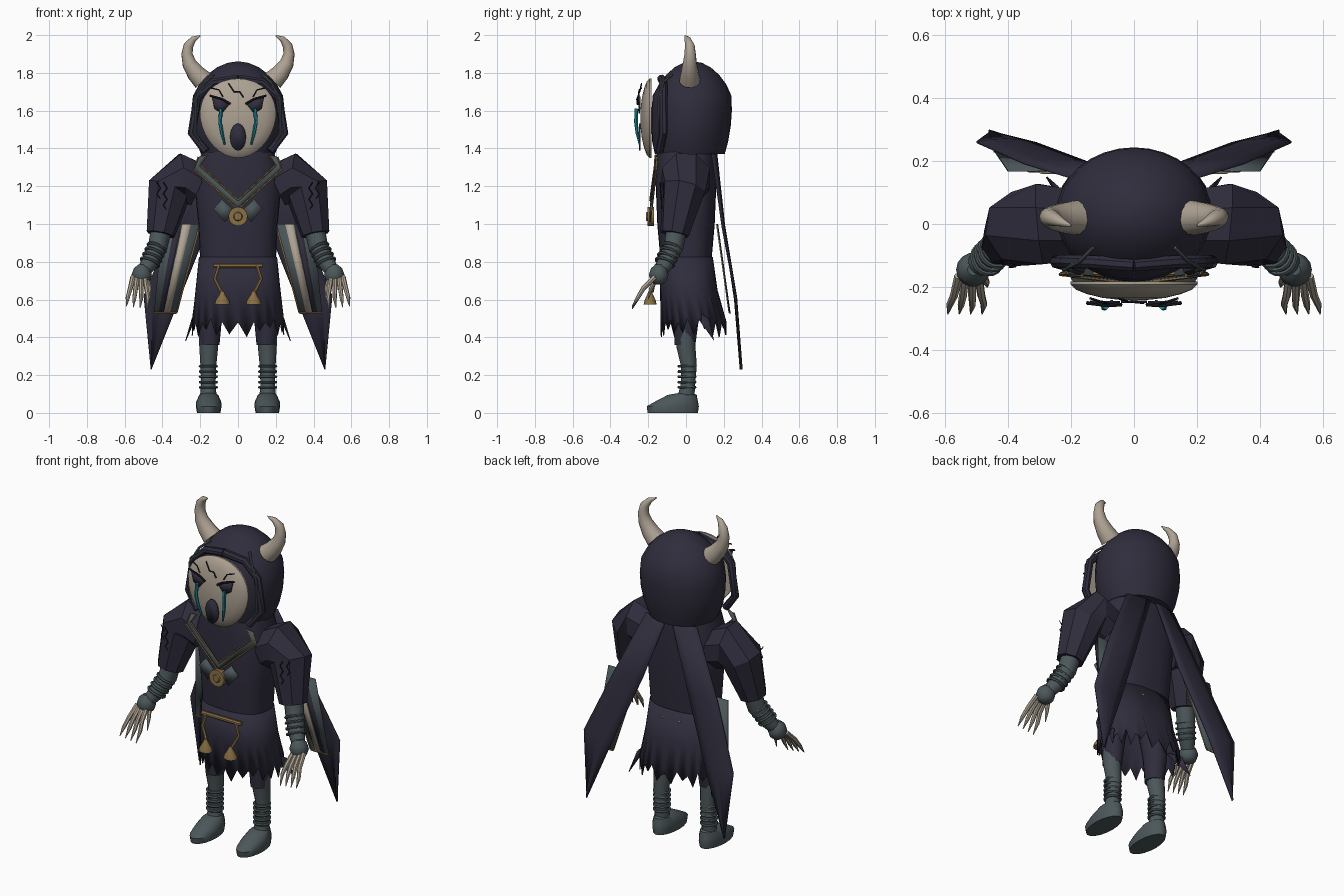
import bpy, bmesh, math, random
from mathutils import Vector

if "Cube" in bpy.data.objects:
    bpy.data.objects.remove(bpy.data.objects["Cube"])

random.seed(4)


def material(name, rgb):
    m = bpy.data.materials.new(name)
    m.diffuse_color = (*rgb, 1)
    m.use_nodes = True
    m.node_tree.nodes["Principled BSDF"].inputs["Base Color"].default_value = m.diffuse_color
    return m


NAVY = material("navy_cloth", (0.029, 0.026, 0.046))
GREY = material("slate_grey", (0.072, 0.095, 0.102))
BONE = material("bone", (0.42, 0.36, 0.29))
GOLD = material("old_gold", (0.25, 0.16, 0.06))
TEAL = material("teal", (0.012, 0.24, 0.31))
BLACK = material("ink", (0.012, 0.011, 0.018))


def finish(name, bm, mat, mirror=False, thick=0, angle=40):
    bmesh.ops.recalc_face_normals(bm, faces=bm.faces)
    me = bpy.data.meshes.new(name)
    bm.to_mesh(me)
    bm.free()
    me.materials.append(mat)
    ob = bpy.data.objects.new(name, me)
    bpy.context.collection.objects.link(ob)
    bpy.ops.object.select_all(action='DESELECT')
    ob.select_set(True)
    bpy.context.view_layer.objects.active = ob
    bpy.ops.object.shade_smooth_by_angle(angle=math.radians(angle))
    if thick:
        ob.modifiers.new("thickness", 'SOLIDIFY').thickness = thick
    if mirror:
        ob.modifiers.new("mirror", 'MIRROR')
    return ob


def skin(bm, loops, caps=True):
    """Bridge closed loops of points into a surface."""
    vs = [[bm.verts.new(p) for p in lp] for lp in loops]
    n = len(vs[0])
    for a, b in zip(vs, vs[1:]):
        for i in range(n):
            j = (i + 1) % n
            bm.faces.new((a[i], a[j], b[j], b[i]))
    if caps:
        bm.faces.new(vs[0])
        bm.faces.new(vs[-1])
    return vs


def ring(x, y, z, rx, ry, sides=24, power=1.0):
    pts = []
    for i in range(sides):
        t = 2 * math.pi * i / sides
        c, s = math.cos(t), math.sin(t)
        pts.append((x + rx * math.copysign(abs(c) ** power, c),
                    y + ry * math.copysign(abs(s) ** power, s), z))
    return pts


def loft(name, rings, mat, sides=24, power=1.0, **kw):
    bm = bmesh.new()
    skin(bm, [ring(*r, sides, power) for r in rings])
    return finish(name, bm, mat, **kw)


def tube(name, pts, radii, mat, sides=8, mirror=False, angle=40):
    """Sweep a circle of changing radius along a path."""
    pts = [Vector(p) for p in pts]
    if not isinstance(radii, (list, tuple)):
        radii = [radii] * len(pts)
    bm, loops, side = bmesh.new(), [], None
    for i, p in enumerate(pts):
        d = (pts[min(i + 1, len(pts) - 1)] - pts[max(i - 1, 0)]).normalized()
        if side is None:
            side = d.orthogonal().normalized()
        side = (side - d * side.dot(d)).normalized()
        up = d.cross(side)
        loops.append([p + radii[i] * (side * math.cos(a) + up * math.sin(a))
                      for a in [2 * math.pi * (k + .5) / sides for k in range(sides)]])
    skin(bm, loops)
    return finish(name, bm, mat, mirror, angle=angle)


def plate(name, pts, mat, mirror=False, thick=0.008):
    bm = bmesh.new()
    bm.faces.new([bm.verts.new(p) for p in pts])
    return finish(name, bm, mat, mirror, thick)


def coil(name, centre, axis, r, mat):
    bm = bmesh.new()
    q = Vector(axis).to_track_quat('Z', 'Y')
    loops = []
    for i in range(16):
        a = 2 * math.pi * i / 16
        loops.append([Vector(centre) + q @ Vector(((r + .008 * math.cos(b)) * math.cos(a),
                     (r + .008 * math.cos(b)) * math.sin(a), .008 * math.sin(b)))
                      for b in [k * math.pi / 3 for k in range(6)]])
    loops.append(loops[0])
    skin(bm, loops, caps=False)
    bmesh.ops.remove_doubles(bm, verts=bm.verts, dist=1e-5)
    return finish(name, bm, mat, True)


# Hood with side rims and trim
loft("hood", [(0, .02, 1.37, .195, .185), (0, .022, 1.44, .225, .202), (0, .027, 1.52, .242, .21),
              (0, .03, 1.6, .247, .213), (0, .032, 1.68, .238, .208), (0, .035, 1.74, .205, .178),
              (0, .035, 1.79, .163, .14), (0, .035, 1.83, .11, .095), (0, .035, 1.853, .055, .05),
              (0, .035, 1.86, .01, .01)], NAVY, sides=32)
rim = [(0, -.13, 1.77), (.13, -.12, 1.75), (.215, -.12, 1.67), (.245, -.12, 1.48), (.17, -.14, 1.385)]
tube("hood_rim", rim, .022, NAVY, mirror=True)
tube("hood_trim", [(.13, -.075, 1.79), (.175, -.12, 1.75), (.222, -.145, 1.66), (.225, -.14, 1.48),
                   (.19, -.145, 1.42)], .007, GREY, mirror=True)

# Horns
tube("horn", [(.185, .02, 1.76), (.225, .02, 1.8), (.258, .02, 1.85), (.27, .022, 1.9),
              (.262, .02, 1.945), (.235, .008, 1.98), (.2, -.005, 1.997)],
     [.056, .048, .038, .03, .026, .016, .003], BONE, 12, True)

# Domed mask, narrower toward the chin
bm = bmesh.new()
mask_rings = []
for f, y in [(1, -.182), (1, -.192), (.92, -.208), (.75, -.222), (.5, -.234), (.25, -.24), (.03, -.242)]:
    lp = []
    for i in range(32):
        c, s = math.cos(i * math.pi / 16), math.sin(i * math.pi / 16)
        lp.append((.2 * f * c * (1 + .12 * f * s), y, 1.56 + .21 * f * s))
    mask_rings.append(lp)
skin(bm, mask_rings)
finish("mask", bm, BONE)

# Eyes, tears, mouth and cracks
plate("eye", [(.045, -.252, 1.635), (.085, -.252, 1.66), (.14, -.25, 1.675), (.125, -.25, 1.61),
              (.085, -.252, 1.585)], NAVY, True)
tube("brow", [(.04, -.256, 1.635), (.085, -.258, 1.662), (.15, -.25, 1.68)], .006, BLACK, 6, True)
tube("tear", [(.09, -.262, 1.61), (.095, -.265, 1.54), (.085, -.258, 1.48), (.07, -.245, 1.42)],
     [.01, .01, .009, .005], TEAL, 6, True)
plate("mouth", [(.042 * math.cos(i * math.pi / 10), -.25, 1.46 + .072 * math.sin(i * math.pi / 10))
                for i in range(20)], NAVY)
tube("mask_crack", [(-.05, -.235, 1.745), (-.02, -.245, 1.7), (.01, -.248, 1.7), (.03, -.25, 1.67)],
     .004, BLACK, 5)
tube("temple_crack", [(.14, -.235, 1.72), (.1, -.248, 1.71), (.08, -.252, 1.675)], .004, BLACK, 5, True)

# Torso and shorts
loft("torso", [(0, 0, .8, .2, .135), (0, 0, .84, .202, .138), (0, 0, 1.0, .21, .152),
               (0, 0, 1.25, .235, .162), (0, 0, 1.38, .19, .155)], NAVY, 28, .75)
loft("shorts_leg", [(.15, -.005, .36, .052, .056), (.15, 0, .5, .065, .07), (.12, 0, .75, .08, .09)],
     NAVY, 14, mirror=True)

# Ragged skirt
bm = bmesh.new()
hem = ring(0, .04, .45, .245, .175, 44, .85)
hem = [(x, y, random.choice([.5, .48]) if i % 2 else random.uniform(.4, .46)) for i, (x, y, z) in enumerate(hem)]
skin(bm, [ring(0, 0, .825, .207, .142, 44, .8), ring(0, .015, .65, .225, .152, 44, .82), hem], caps=False)
finish("ragged_skirt", bm, NAVY, thick=.006)
plate("skirt_tatter", [(.2, .02, .56), (.24, .12, .5), (.275, .15, .38)], NAVY, True, .005)

# Lapels with gold edging
lapel = [(.165, -.162, 1.365), (.21, -.155, 1.355), (.235, -.16, 1.29), (0, -.185, 1.075), (0, -.185, 1.125)]
inner = [(.165, -.162, 1.365), (.2, -.165, 1.31), (0, -.19, 1.125)]
plate("lapel", [inner[0], lapel[1], lapel[2], lapel[3], inner[2], inner[1]], GREY, True)
tube("lapel_outer_edge", [lapel[1], lapel[2], lapel[3]], .005, GOLD, 5, True)
tube("lapel_inner_edge", inner, .005, GOLD, 5, True)

# Medallion and ribbons
plate("ribbon", [(.02, -.185, 1.07), (.085, -.18, 1.13), (.13, -.178, 1.08), (.07, -.185, 1.01)], GREY, True)
tube("medallion", [(0, -.17, 1.04), (0, -.205, 1.04)], .05, GOLD, 20)
tube("medallion_boss", [(0, -.2, 1.04), (0, -.212, 1.04)], [.028, .02], GOLD, 12)

# Belt bar, cords and bells
tube("belt_bar", [(-.13, -.155, .78), (.13, -.155, .78)], .013, GOLD)
tube("hanging_cord", [(.1, -.16, .78), (.122, -.165, .71), (.088, -.18, .64)], .009, GOLD, 6, True)
loft("bell", [(.083, -.19, .575, .04, .034), (.083, -.19, .595, .036, .03), (.083, -.19, .625, .016, .016),
              (.083, -.19, .645, .008, .008)], GOLD, 12, mirror=True)
plate("back_clasp", [(.02, .147, .775), (.07, .147, .775), (.045, .15, .75)], GOLD, True)

# Faceted sleeves with stitched seams
tube("sleeve", [(.2, 0, 1.2), (.295, 0, 1.245), (.362, -.015, 1.185), (.41, -.06, .945)],
     [.12, .138, .12, .077], NAVY, 8, True, angle=20)
for k in (0, 1):
    seam = [(.385 + .035 * k + .01 * (-1) ** i, -.137 + .002 * i + .014 * k, 1.22 - .03 * i) for i in range(8)]
    tube("sleeve_stitch_%d" % k, seam, .003, BLACK, 4, True)

# Forearms, cuffs and wrists
tube("forearm", [(.405, -.05, .98), (.425, -.065, .88), (.465, -.105, .8), (.505, -.14, .74)],
     [.055, .052, .047, .035], GREY, 12, True)
for i in range(4):
    coil("forearm_coil_%d" % i, (.43 + .012 * i, -.075 - .012 * i, .875 - .026 * i), (.35, -.3, -.8), .05, GREY)
loft("wrist", [(.51, -.145, z, r, r) for z, r in
               [(.68, .02), (.695, .042), (.73, .054), (.765, .042), (.785, .018)]], GREY, 14, mirror=True)

# Clawed fingers
for i in range(4):
    x0, x1 = .493 + .021 * i, .476 + .036 * i
    tube("finger_%d" % i, [(x0, -.165, .72), ((x0 + x1) / 2, -.225, .66), (x1, -.255, .61),
                           (x1 + .006, -.285, .55 + .005 * i)], [.014, .013, .011, .002], BONE, 7, True)
tube("thumb", [(.485, -.15, .72), (.468, -.185, .66), (.465, -.2, .6)], [.013, .011, .002], BONE, 7, True)

# Lower legs, coils and feet
tube("lower_leg", [(.155, -.005, .46), (.155, 0, .35), (.157, .015, .25), (.157, .01, .15), (.157, 0, .08)],
     [.055, .05, .042, .038, .045], GREY, 12, True)
for i in range(5):
    coil("leg_coil_%d" % i, (.157, .005, .135 + .028 * i), (0, 0, 1), .043, GREY)
loft("foot", [(.155, -.07, 0, .062, .135), (.155, -.07, .035, .068, .14), (.155, -.05, .06, .066, .115),
              (.155, -.02, .095, .05, .078), (.155, 0, .105, .03, .04)], GREY, 18, mirror=True)

# Split cape, lengthwise folds
bm = bmesh.new()
inner_edge = [(.02, .165, 1.37), (.15, .2, 1.0), (.31, .26, .6), (.458, .29, .23)]
outer_edge = [(.17, .14, 1.37), (.35, .195, .98), (.5, .262, .62), (.462, .29, .23)]
rows = []
for a, b in zip(inner_edge, outer_edge):
    a, b = Vector(a), Vector(b)
    rows.append([bm.verts.new(a.lerp(b, t / 4) + Vector((0, .01 * math.sin(math.pi * t / 4), 0)))
                 for t in range(5)])
for r, s in zip(rows, rows[1:]):
    for i in range(4):
        bm.faces.new((r[i], r[i + 1], s[i + 1], s[i]))
finish("cape_half", bm, NAVY, True, .006)


# Striped lining panels in front of the cape
def stripe(name, top, bottom, lift, mat):
    plate(name, [(top[0], .17 - lift, 1.0), (top[1], .17 - lift, 1.0),
                 (bottom[1], .236 - lift, .53), (bottom[0], .236 - lift, .53)], mat, True, .004)


stripe("lining_panel", (.2, .4), (.325, .445), 0, GREY)
stripe("lining_dark_stripe", (.3, .335), (.395, .42), .006, NAVY)
stripe("lining_bone_stripe", (.25, .295), (.36, .392), .007, BONE)
stripe("lining_gold_edge", (.196, .204), (.32, .33), .007, GOLD)
tube("lining_gold_hem", [(.325, .232, .53), (.445, .232, .53)], .006, GOLD, 5, True)
